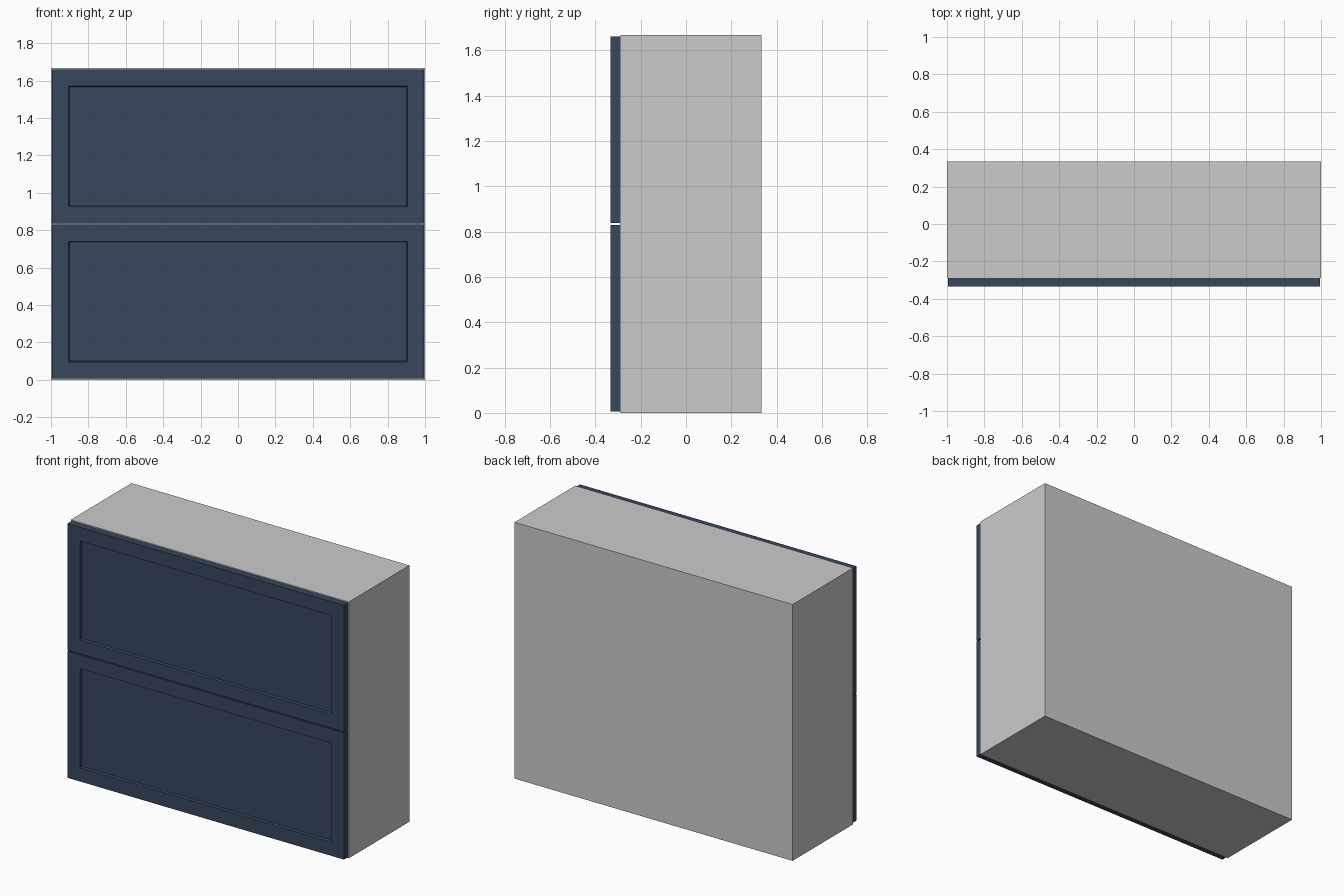
import bpy, bmesh

if "Cube" in bpy.data.objects:
    bpy.data.objects.remove(bpy.data.objects["Cube"])

W, D, H = 1.0, 0.333, 1.667   # half width, half depth, height
T = 0.04                      # board thickness
FRONT = -0.29                 # front plane of the carcass

navy = bpy.data.materials.new("navy_paint")
navy.diffuse_color = (0.037, 0.063, 0.107, 1)
navy.use_nodes = True
navy.node_tree.nodes["Principled BSDF"].inputs["Base Color"].default_value = navy.diffuse_color


def box(name, x, y, z, recess=None):
    """Box from (min, max) ranges; recess = (frame width, slope, depth) on the front."""
    bm = bmesh.new()
    bmesh.ops.create_cube(bm, size=1)
    for v in bm.verts:
        for i, r in enumerate((x, y, z)):
            v.co[i] = r[0] if v.co[i] < 0 else r[1]
    bm.normal_update()
    if recess:
        frame, slope, depth = recess
        f = min(bm.faces, key=lambda f: f.calc_center_median().y)
        bmesh.ops.inset_region(bm, faces=[f], thickness=frame)
        bmesh.ops.inset_region(bm, faces=[f], thickness=slope, depth=-depth)
    me = bpy.data.meshes.new(name)
    bm.to_mesh(me)
    bm.free()
    ob = bpy.data.objects.new(name, me)
    bpy.context.collection.objects.link(ob)
    return ob


# Carcass: two sides with top, bottom and back boards between them
box("left_side", (-W, -W + T), (FRONT, D), (0, H))
box("right_side", (W - T, W), (FRONT, D), (0, H))
inner = (-W + T, W - T)
box("bottom_board", inner, (FRONT, D), (0, T))
box("top_board", inner, (FRONT, D), (H - T, H))
box("back_board", inner, (D - T, D), (T, H - T))

# Two drawer fronts with a shallow recessed panel
for name, z in (("lower", (0.007, 0.830)), ("upper", (0.837, 1.660))):
    ob = box(name + "_drawer_front", (-0.995, 0.995), (-D, FRONT), z, (0.127, 0.006, 0.015))
    ob.data.materials.append(navy)
